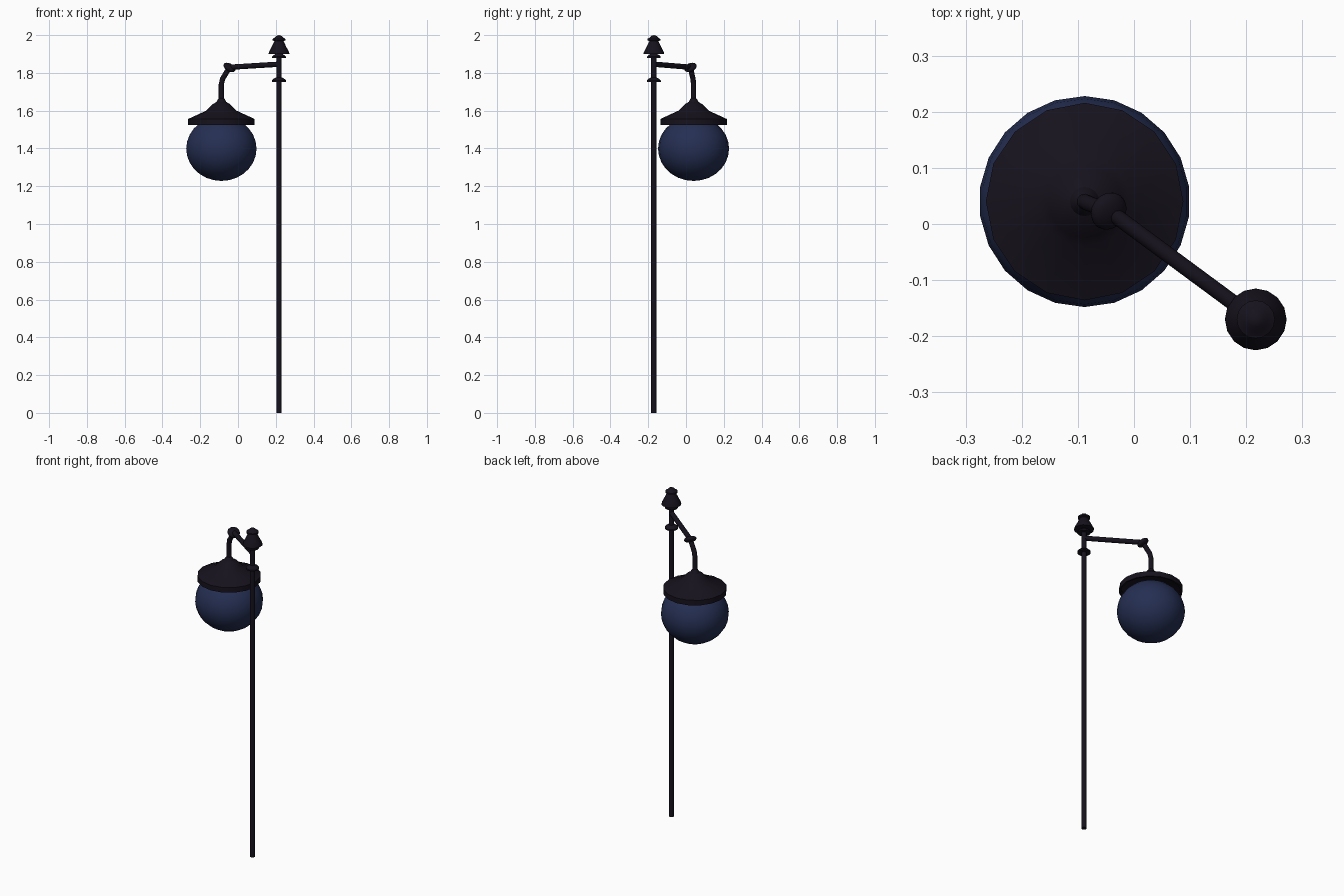
import bpy, bmesh, math
from mathutils import Vector, Matrix

if "Cube" in bpy.data.objects:
    bpy.data.objects.remove(bpy.data.objects["Cube"])

POLE = (0.217, -0.17)
LAMP = (-0.088, 0.04)


def material(name, rgb):
    m = bpy.data.materials.new(name)
    m.diffuse_color = (*rgb, 1)
    m.use_nodes = True
    m.node_tree.nodes["Principled BSDF"].inputs["Base Color"].default_value = m.diffuse_color
    return m


IRON = material("dark_iron", (0.008, 0.006, 0.012))
GLASS = material("blue_glass", (0.018, 0.028, 0.085))


def finish(name, bm, mat, angle=35):
    bmesh.ops.remove_doubles(bm, verts=bm.verts, dist=1e-5)
    bmesh.ops.recalc_face_normals(bm, faces=bm.faces)
    me = bpy.data.meshes.new(name)
    bm.to_mesh(me)
    bm.free()
    ob = bpy.data.objects.new(name, me)
    bpy.context.collection.objects.link(ob)
    me.materials.append(mat)
    bpy.ops.object.select_all(action='DESELECT')
    ob.select_set(True)
    bpy.context.view_layer.objects.active = ob
    bpy.ops.object.shade_smooth_by_angle(angle=math.radians(angle))
    return ob


def lathe(name, profile, centre, sides, mat=IRON, angle=35):
    """Spin an (r, z) profile about a vertical axis; first point lies at +y."""
    bm = bmesh.new()
    vs = [bm.verts.new((0, r, z)) for r, z in profile]
    es = [bm.edges.new(p) for p in zip(vs, vs[1:])]
    bmesh.ops.spin(bm, geom=vs + es, cent=(0, 0, 0), axis=(0, 0, 1),
                   angle=2 * math.pi, steps=sides, use_merge=True)
    bmesh.ops.translate(bm, verts=bm.verts, vec=(*centre, 0))
    return finish(name, bm, mat, angle)


def tube(name, points, radius, sides=12):
    """Round bar along a path, rings mitred at the bends."""
    pts = [Vector(p) for p in points]
    bm = bmesh.new()
    rings = []
    for i, p in enumerate(pts):
        d = (pts[min(i + 1, len(pts) - 1)] - pts[max(i - 1, 0)]).normalized()
        side = d.cross(Vector((0.57, 0.82, 0))).cross(d).normalized()
        up = d.cross(side)
        rings.append([bm.verts.new(p + radius * (math.cos(a) * side + math.sin(a) * up))
                      for a in (2 * math.pi * k / sides for k in range(sides))])
    for a, b in zip(rings, rings[1:]):
        for k in range(sides):
            n = (k + 1) % sides
            bm.faces.new((a[k], a[n], b[n], b[k]))
    bm.faces.new(rings[0])
    bm.faces.new(rings[-1])
    return finish(name, bm, IRON, 45)


# Post
lathe("post", [(0, 0), (0.014, 0), (0.014, 1.92), (0, 1.92)], POLE, 12)

# Domed collars on the post
for name, z, r in (("lower_collar", 1.752, 0.037), ("upper_collar", 1.878, 0.036)):
    lathe(name, [(0.012, z), (r, z), (r, z + 0.008), (r * 0.75, z + 0.017),
                 (0.012, z + 0.025)], POLE, 16)

# Bell-shaped finial with a capped tip
lathe("finial", [(0.012, 1.9), (0.055, 1.9), (0.054, 1.908), (0.04, 1.935),
                 (0.024, 1.968), (0.034, 1.972), (0.034, 1.98), (0.022, 1.987),
                 (0.014, 1.996), (0, 2.0)], POLE, 16)

# Horizontal arm
tube("arm", [(*POLE, 1.846), (-0.043, 0.022, 1.83)], 0.014)

# Tilted disc joint at the end of the arm
bm = bmesh.new()
tilt = Vector((0.58, -0.42, 1)).to_track_quat('Z', 'Y').to_matrix().to_4x4()
bmesh.ops.create_uvsphere(bm, u_segments=16, v_segments=10, radius=0.035,
                          matrix=Matrix.Translation((-0.045, 0.023, 1.829)) @ tilt
                          @ Matrix.Diagonal((1, 1, 0.5, 1)))
finish("arm_joint", bm, IRON, 60)

# Bent drop rod
tube("drop_rod", [(-0.045, 0.023, 1.829), (-0.082, 0.037, 1.768),
                  (*LAMP, 1.74), (*LAMP, 1.63)], 0.014)

# Hollow shade
lathe("shade", [(0.012, 1.668), (0.02, 1.658), (0.026, 1.646), (0.045, 1.635),
                (0.065, 1.615), (0.08, 1.6), (0.176, 1.556), (0.176, 1.525),
                (0.166, 1.525), (0.166, 1.549), (0.07, 1.592), (0, 1.6)],
      LAMP, 16, angle=30)

# Slightly flattened globe
steps = 14
lathe("globe", [(0.188 * math.sin(math.pi * i / steps),
                 1.399 - 0.171 * math.cos(math.pi * i / steps))
                for i in range(steps + 1)], LAMP, 22, GLASS, 60)
